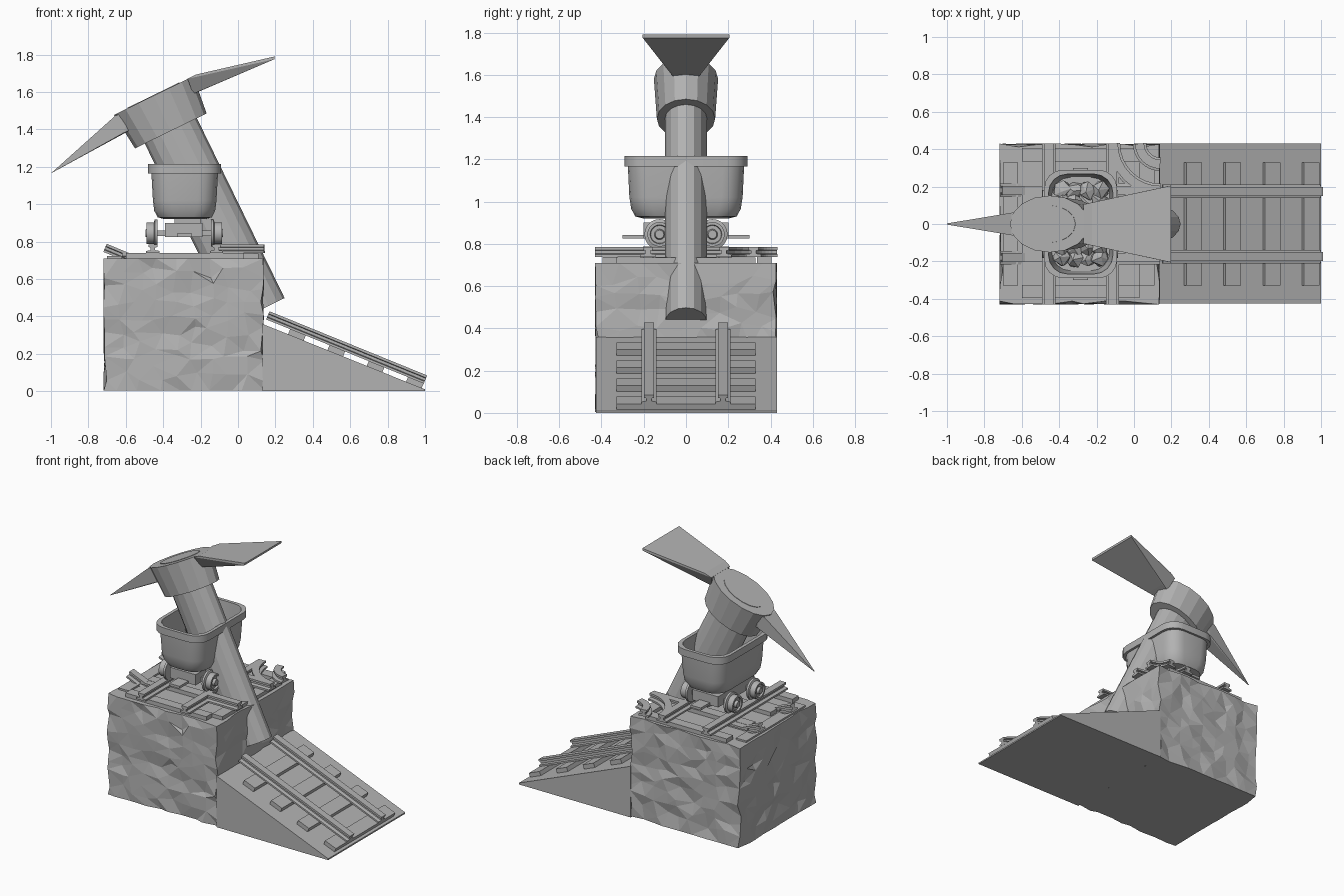
import bpy, bmesh, math, random
from mathutils import Vector, Matrix

random.seed(4)
if "Cube" in bpy.data.objects:
    bpy.data.objects.remove(bpy.data.objects["Cube"])

stone = bpy.data.materials.new("plain grey")
stone.use_nodes = True
GREY = (0.45, 0.45, 0.45, 1)
stone.diffuse_color = GREY
stone.node_tree.nodes["Principled BSDF"].inputs["Base Color"].default_value = GREY


def finish(name, bm, smooth=False):
    bmesh.ops.recalc_face_normals(bm, faces=bm.faces)
    mesh = bpy.data.meshes.new(name)
    bm.to_mesh(mesh)
    bm.free()
    mesh.materials.append(stone)
    ob = bpy.data.objects.new(name, mesh)
    bpy.context.collection.objects.link(ob)
    if smooth:
        bpy.ops.object.select_all(action='DESELECT')
        ob.select_set(True)
        bpy.context.view_layer.objects.active = ob
        bpy.ops.object.shade_smooth_by_angle(angle=math.radians(35))
    return ob


def box(name, lo, hi, matrix=Matrix()):
    bm = bmesh.new()
    lo, hi = Vector(lo), Vector(hi)
    place = Matrix.Translation((lo + hi) / 2) @ Matrix.Diagonal((*(hi - lo), 1))
    bmesh.ops.create_cube(bm, size=1, matrix=matrix @ place)
    return finish(name, bm)


def loft(name, rings, smooth=False):
    """Skin a list of equal point rings and cap both ends."""
    bm = bmesh.new()
    loops = [[bm.verts.new(p) for p in ring] for ring in rings]
    n = len(loops[0])
    for a, b in zip(loops, loops[1:]):
        for i in range(n):
            j = (i + 1) % n
            bm.faces.new((a[i], a[j], b[j], b[i]))
    bm.faces.new(loops[0])
    bm.faces.new(loops[-1])
    return finish(name, bm, smooth)


def hull(name, points):
    bm = bmesh.new()
    for p in points:
        bm.verts.new(p)
    bmesh.ops.convex_hull(bm, input=bm.verts)
    return finish(name, bm)


def ellipse(rx, ry, z, matrix, sides=16):
    turns = [math.tau * i / sides for i in range(sides)]
    return [matrix @ Vector((rx * math.cos(t), ry * math.sin(t), z)) for t in turns]


def rounded_rect(cx, hx, hy, r, z, steps=5):
    pts = []
    for k, (sx, sy) in enumerate(((1, 1), (-1, 1), (-1, -1), (1, -1))):
        for s in range(steps):
            t = math.pi / 2 * (k + s / (steps - 1))
            pts.append(Vector((cx + sx * (hx - r) + r * math.cos(t),
                               sy * (hy - r) + r * math.sin(t), z)))
    return pts


# Rail cross-section: foot, web and head
HALF = [(0.036, 0), (0.036, 0.012), (0.012, 0.016), (0.012, 0.03), (0.024, 0.033), (0.024, 0.047)]
RAIL = HALF + [(-x, z) for x, z in reversed(HALF)]


def rail(name, path):
    path = [Vector(p) for p in path]
    rings = []
    for i, p in enumerate(path):
        along = (path[min(i + 1, len(path) - 1)] - path[max(i - 1, 0)]).normalized()
        side = along.cross(Vector((0, 0, 1))).normalized()
        up = side.cross(along)
        rings.append([p + side * x + up * z for x, z in RAIL])
    return loft(name, rings)


# Rough-hewn rock block
bm = bmesh.new()
LO, HI = Vector((-0.72, -0.43, 0.005)), Vector((0.14, 0.43, 0.71))
bmesh.ops.create_cube(bm, size=1)
bmesh.ops.subdivide_edges(bm, edges=bm.edges, cuts=8, use_grid_fill=True)
for v in bm.verts:
    unit = v.co.copy()
    pos = Vector([LO[k] + (unit[k] + 0.5) * (HI[k] - LO[k]) for k in range(3)])
    for k in range(3):
        at_face = abs(unit[k]) > 0.499
        if at_face and k < 2:
            pos[k] -= math.copysign(random.choice((0, 0.003, 0.006, 0.018)), unit[k])
        elif not at_face:
            pos[k] += random.uniform(-0.03, 0.03)
    v.co = pos
bmesh.ops.triangulate(bm, faces=bm.faces, quad_method='SHORT_EDGE')
finish("rock_block", bm)

# Ramp wedge
hull("ramp", [(x, y, z) for y in (-0.425, 0.43)
              for x, z in ((0.13, 0), (1, 0), (0.13, 0.36), (1, 0.01))])

# Ramp track, laid along the slope
slope = math.atan2(0.35, 0.86)
lay = Matrix.Translation((0.14, 0, 0.358)) @ Matrix.Rotation(slope, 4, 'Y')
for i in range(4):
    u = (0.17 + 0.21 * i) / math.cos(slope)
    box("ramp_sleeper", (u - 0.045, -0.33, -0.01), (u + 0.045, 0.33, 0.03), lay)
for y in (-0.175, 0.175):
    rail("ramp_rail", [lay @ Vector((0.0, y, 0.028)), lay @ Vector((0.91, y, 0.028))])

# Track junction on top of the block
BASE = 0.738
for x in (-0.455, -0.115):
    rail("cross_rail", [(x, -0.43, BASE), (x, 0.43, BASE)])
for y in (-0.18, 0.18):
    rail("side_rail", [(-0.115, y, BASE), (0.14, y, BASE)])
    rail("broken_rail", [(-0.72, y, 0.745), (-0.6, y, 0.695)])
    rail("inner_rail", [(-0.62, y, 0.69), (-0.455, y, 0.69)])
for r in (0.11, 0.25):
    turns = [math.pi + math.pi / 2 * i / 8 for i in range(9)]
    rail("curved_rail", [(0.14 + r * math.cos(t), 0.43 + r * math.sin(t), BASE) for t in turns])
for y in (-0.36, -0.12, 0.12, 0.37):
    box("cross_sleeper", (-0.6, y - 0.035, 0.70), (0.03, y + 0.035, 0.738))
for x in (-0.66, 0.07):
    box("side_sleeper", (x - 0.04, -0.33, 0.70), (x + 0.04, 0.33, 0.735 if x > 0 else 0.722))

# Mine cart bucket: outer wall, rim lip, inner wall
CX = -0.285
BUCKET = [(0.11, 0.20, 0.92), (0.145, 0.24, 0.93), (0.163, 0.259, 0.965), (0.17, 0.268, 1.02),
          (0.178, 0.275, 1.165), (0.195, 0.29, 1.165), (0.195, 0.29, 1.215),
          (0.172, 0.267, 1.215), (0.155, 0.25, 1.0)]
loft("cart_bucket", [rounded_rect(CX, hx, hy, 0.1, z) for hx, hy, z in BUCKET], True)

# Ore heaped inside the bucket
for i in range(4):
    for j in range(7):
        bm = bmesh.new()
        spot = Vector((CX - 0.1 + i * 0.067, -0.18 + j * 0.06, 1.02 + random.uniform(0, 0.03)))
        bmesh.ops.create_icosphere(bm, subdivisions=1, radius=0.05, matrix=Matrix.Translation(spot))
        for v in bm.verts:
            v.co += Vector([random.uniform(-0.012, 0.012) for _ in range(3)])
        finish("ore", bm)

# Undercarriage
box("chassis", (-0.39, -0.2, 0.825), (-0.19, 0.2, 0.9))
box("chassis_post", (-0.34, -0.1, 0.89), (-0.2, 0.1, 0.93))
for s in (-1, 1):
    box("coupling_bar", (CX - 0.04, min(s * 0.19, s * 0.3), 0.825),
        (CX + 0.04, max(s * 0.19, s * 0.3), 0.842))

# Flanged wheels, turned about x; each profile runs from inside to outside
WHEEL = [(0.072, -0.03), (0.072, -0.015), (0.058, -0.01), (0.058, 0.03),
         (0.045, 0.03), (0.042, 0.018), (0.025, 0.018), (0.02, 0.035)]
for s, x in ((-1, -0.46), (1, -0.115)):
    for y in (-0.125, 0.125):
        turn = Matrix.Translation((x, y, 0.845)) @ Matrix.Rotation(s * math.pi / 2, 4, 'Y')
        loft("wheel", [ellipse(r, r, z, turn, 20) for r, z in WHEEL], True)
for y in (-0.125, 0.125):
    box("axle", (-0.45, y - 0.015, 0.83), (-0.12, y + 0.015, 0.86))

# Pickaxe: oval handle and collar leaning towards -x
lean = Matrix.Translation((0.11, 0, 0.43)) @ Matrix.Rotation(-math.radians(26), 4, 'Y')
loft("pick_handle", [ellipse(0.155, 0.1, 0, lean), ellipse(0.155, 0.1, 1.283, lean)])
loft("pick_collar", [ellipse(0.213, 0.138, 1.07, lean), ellipse(0.236, 0.152, 1.28, lean)])

# Flared adze blade and tapered spike
blade, spike = [], []
for s in (-1, 1):
    blade += [(-0.27, s * 0.105, 1.67), (-0.225, s * 0.115, 1.693), (-0.24, s * 0.06, 1.59),
              (-0.19, s * 0.065, 1.61), (0.197, s * 0.205, 1.79), (0.195, s * 0.205, 1.775)]
    spike += [(-0.655, s * 0.06, 1.474), (-0.57, s * 0.07, 1.5), (-0.615, s * 0.06, 1.38),
              (-0.55, s * 0.06, 1.41), (-1.0, s * 0.003, 1.165)]
hull("adze_blade", blade)
hull("pick_spike", spike)
